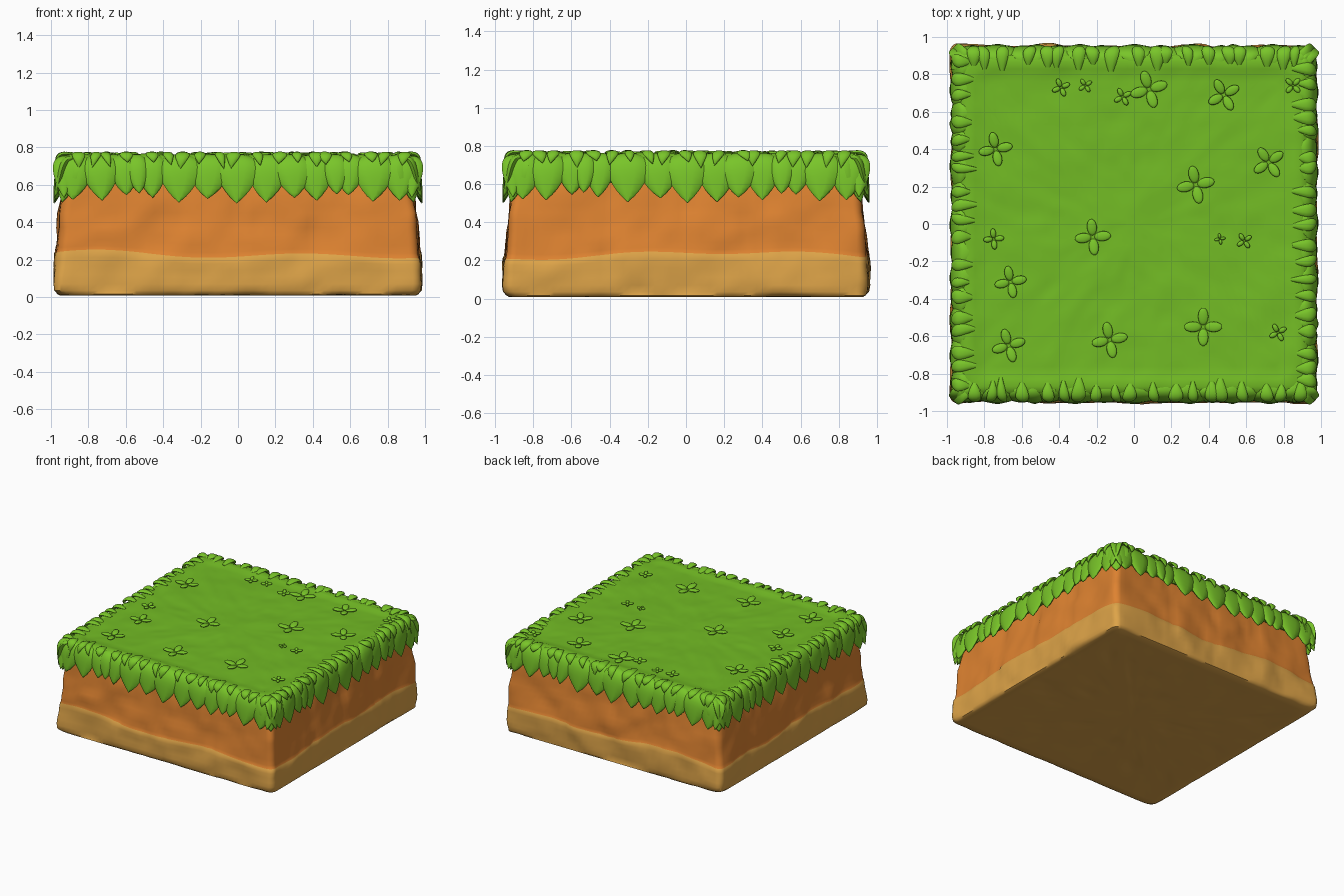
import bpy, bmesh, math, random
from mathutils import Vector, Matrix, noise

if "Cube" in bpy.data.objects:
    bpy.data.objects.remove(bpy.data.objects["Cube"])

random.seed(4)
YS = 0.975  # footprint is slightly shallower than wide


def mat(name, rgb):
    m = bpy.data.materials.new(name)
    m.diffuse_color = (*rgb, 1)
    m.use_nodes = True
    m.node_tree.nodes["Principled BSDF"].inputs["Base Color"].default_value = m.diffuse_color
    return m


GRASS = mat("grass green", (0.17, 0.50, 0.018))
LEAF = mat("leaf green", (0.19, 0.56, 0.022))
ORANGE = mat("orange soil", (0.73, 0.225, 0.03))
TAN = mat("tan soil", (0.73, 0.37, 0.065))


def finish(bm, name, mats, angle=50):
    bmesh.ops.recalc_face_normals(bm, faces=bm.faces[:])
    me = bpy.data.meshes.new(name)
    bm.to_mesh(me)
    bm.free()
    ob = bpy.data.objects.new(name, me)
    bpy.context.collection.objects.link(ob)
    for m in mats:
        me.materials.append(m)
    bpy.ops.object.select_all(action='DESELECT')
    ob.select_set(True)
    bpy.context.view_layer.objects.active = ob
    bpy.ops.object.shade_smooth_by_angle(angle=math.radians(angle))
    return ob


def outline(h, r, side=44, arc=6):
    """Rounded square of half size h and corner radius r."""
    pts = []
    r = min(r, h * 0.5)
    for q in range(4):
        rot = Matrix.Rotation(q * math.pi / 2, 3, 'Z')
        for i in range(side):
            pts.append(rot @ Vector((h, (h - r) * (2 * i / side - 1), 0)))
        for i in range(arc):
            a = math.pi / 2 * i / arc
            pts.append(rot @ Vector((h - r + r * math.cos(a), h - r + r * math.sin(a), 0)))
    return pts


def stack(profile, shape):
    """Loft rounded squares (half, z, radius, material); shape moves each point."""
    bm = bmesh.new()
    rings = []
    for h, z, r, m in profile:
        rings.append([bm.verts.new(shape(Vector((p.x, p.y * YS, z)))) for p in outline(h, r)])
    n = len(rings[0])
    for k in range(len(rings) - 1):
        for i in range(n):
            j = (i + 1) % n
            f = bm.faces.new((rings[k][i], rings[k][j], rings[k + 1][j], rings[k + 1][i]))
            f.material_index = profile[k][3]
    for ring, p in ((rings[0], profile[0]), (rings[-1], profile[-1])):
        bm.faces.new(ring).material_index = p[3]
    return bm


# Soil block: tan layer under orange layer with a wavy border and cracks
def soil_shape(p):
    q = p.copy()
    if 0.1 < p.z < 0.4:
        k = 1 - abs(p.z - 0.225) / 0.18
        q.z += max(k, 0) * 0.018 * (math.sin(5.5 * p.x + 2.5 * p.y + 2) + 0.6 * math.sin(7 * p.y - 3 * p.x))
    v = Vector((p.x, p.y, 0))
    dent = 0.022 * noise.noise(p * 4.5) + 0.010 * noise.noise(p * 11)
    if 0.02 < p.z:
        t = p.x if abs(p.y) > abs(p.x) * YS else p.y
        for c in (-0.41, 0.0, 0.42):
            w = t - c - 0.02 * math.sin(14 * p.z)
            dent -= 0.008 * math.exp(-(w / 0.018) ** 2)
        q += v.normalized() * (dent - 0.003)
    else:
        q.z += max(0, 0.4 * dent)
    return q


prof = [(0.1 + 0.85 * i / 14, 0.008, 0.04, 0) for i in range(14)]
prof += [(0.95, 0.008, 0.05, 0), (0.966, 0.016, 0.05, 0), (0.975, 0.035, 0.05, 0)]
prof += [(0.979, z, 0.05, 0) for z in (0.07, 0.11, 0.15, 0.19)]
prof += [(0.976, 0.22, 0.05, 0), (0.972, 0.226, 0.05, 1)]
prof += [(0.970 - 0.1 * (z - 0.23), z, 0.05, 1) for z in (0.25, 0.29, 0.33, 0.37, 0.41, 0.45, 0.49)]
prof += [(0.94, 0.54, 0.05, 1), (0.93, 0.60, 0.05, 1), (0.91, 0.70, 0.05, 1)]
finish(stack(prof, soil_shape), "soil_block", [TAN, ORANGE])


# Grass slab: rounded rim and a gently lumpy top
def grass_shape(p):
    d = noise.noise(p * 5) * 0.007 + noise.noise(p * 13) * 0.004
    return p + Vector((0, 0, d)) if p.z > 0.72 else p


prof = [(0.88, 0.61, 0.06, 0), (0.935, 0.605, 0.07, 0), (0.95, 0.64, 0.08, 0), (0.949, 0.69, 0.08, 0),
        (0.94, 0.73, 0.09, 0), (0.92, 0.752, 0.09, 0), (0.89, 0.762, 0.09, 0), (0.85, 0.758, 0.09, 0)]
prof += [(0.82 - 0.78 * i / 20, 0.75, 0.05, 0) for i in range(21)]
finish(stack(prof, grass_shape), "grass_top", [GRASS])


# Leaves: pointed lens sections swept over the rim
def leaf(bm, angle, u, w, pts, thick, shift=0.0, lean=0.0):
    rot = Matrix.Rotation(angle, 3, 'Z')
    a, b, c, d = (Vector((p[0] + shift, 0, p[1])) for p in pts)
    steps, sides, rings = 10, 10, []
    for i in range(steps + 1):
        t = 0.02 + 0.975 * i / steps
        s = 1 - t
        pos = a * s**3 + b * 3 * s * s * t + c * 3 * s * t * t + d * t**3
        tan = ((b - a) * s * s + (c - b) * 2 * s * t + (d - c) * t * t).normalized()
        nor = Vector((-tan.z, 0, tan.x))
        if t < 0.45:
            k = math.sin(math.pi / 2 * min(1, (t + 0.05) / 0.5)) ** 0.7
        else:
            k = 1 - ((t - 0.45) / 0.55) ** 1.8
        ring = []
        for j in range(sides):
            g = 2 * math.pi * j / sides
            p = pos + nor * -thick * k**0.6 * math.sin(g)
            p.y = u + w * k * math.cos(g) + lean * t * t
            p = rot @ p
            ring.append(bm.verts.new((p.x, p.y * YS, p.z)))
        rings.append(ring)
    for r0, r1 in zip(rings, rings[1:]):
        for j in range(sides):
            n = (j + 1) % sides
            bm.faces.new((r0[j], r0[n], r1[n], r1[j]))
    bm.faces.new(rings[0])
    bm.faces.new(rings[-1])


# position along the side, half width, tip height
BIG = [(-0.87, 0.10, 0.52), (-0.74, 0.10, 0.515), (-0.61, 0.08, 0.545), (-0.54, 0.06, 0.555),
       (-0.46, 0.08, 0.53), (-0.31, 0.115, 0.505), (-0.15, 0.11, 0.525), (0.0, 0.115, 0.50),
       (0.16, 0.11, 0.505), (0.29, 0.10, 0.53), (0.41, 0.10, 0.515), (0.52, 0.07, 0.55),
       (0.60, 0.08, 0.545), (0.73, 0.11, 0.51), (0.87, 0.10, 0.515)]
fringe, tufts = bmesh.new(), bmesh.new()
for side in range(4):
    ang = side * math.pi / 2
    for i, (u, w, tip) in enumerate(BIG):
        o = 0.006 * (i % 2)
        leaf(fringe, ang, u, w, [(0.88, 0.745), (0.965 + o, 0.77), (0.945 + o, 0.60), (0.978 + o, tip)],
             0.024, 0, random.uniform(-0.015, 0.015))
    # corner leaf with a smaller one on each side
    leaf(fringe, ang + math.pi / 4, 0, 0.09,
         [(0.88, 0.745), (0.965, 0.77), (0.945, 0.60), (0.985, 0.505)], 0.026, 0.345)
    for s in (-1, 1):
        leaf(fringe, ang, s * 0.93, 0.06, [(0.88, 0.74), (0.95, 0.76), (0.945, 0.62), (0.982, 0.53)], 0.02)
    # short tufts lying over the rim
    for i in range(19):
        u = -0.88 + 1.76 * i / 18 + random.uniform(-0.03, 0.03)
        tip = random.uniform(0.68, 0.725)
        start = random.uniform(0.83, 0.88)
        leaf(tufts, ang, u, random.uniform(0.025, 0.04),
             [(start, 0.755), (0.95, 0.785), (0.972, 0.75), (0.972, tip)], 0.012,
             0, random.uniform(-0.03, 0.03))
finish(fringe, "leaf_fringe", [LEAF], 60)
finish(tufts, "rim_tufts", [LEAF], 60)

# Clovers: four flattened petals each (x, y, reach, turn)
CLOVERS = [(0.08, 0.72, 0.10, 0.3), (0.48, 0.69, 0.09, 0.5), (-0.74, 0.40, 0.09, 0.2), (0.72, 0.33, 0.09, 0.6),
           (0.33, 0.21, 0.10, 0.2), (-0.75, -0.08, 0.055, 0.1), (-0.22, -0.07, 0.095, 0.1),
           (0.59, -0.09, 0.045, 0.6), (-0.66, -0.31, 0.085, 0.2), (-0.67, -0.65, 0.09, 0.3),
           (-0.13, -0.62, 0.095, 0.2), (0.37, -0.55, 0.10, 0.0), (0.77, -0.58, 0.05, 0.5),
           (-0.39, 0.73, 0.05, 0.4), (-0.26, 0.74, 0.04, 0.6), (-0.06, 0.68, 0.05, 0.5),
           (0.46, -0.08, 0.03, 0.2), (0.85, 0.74, 0.05, 0.8)]
bm = bmesh.new()
for x, y, r, turn in CLOVERS:
    for q in range(4):
        m = (Matrix.Translation((x, y, 0.755)) @ Matrix.Rotation(turn + q * math.pi / 2, 4, 'Z')
             @ Matrix.Rotation(-0.12, 4, 'Y') @ Matrix.Translation((r * 0.56, 0, 0))
             @ Matrix.Diagonal((r * 0.47, r * 0.28, 0.010, 1)))
        bmesh.ops.create_uvsphere(bm, u_segments=14, v_segments=8, radius=1, matrix=m)
finish(bm, "clovers", [LEAF], 60)
